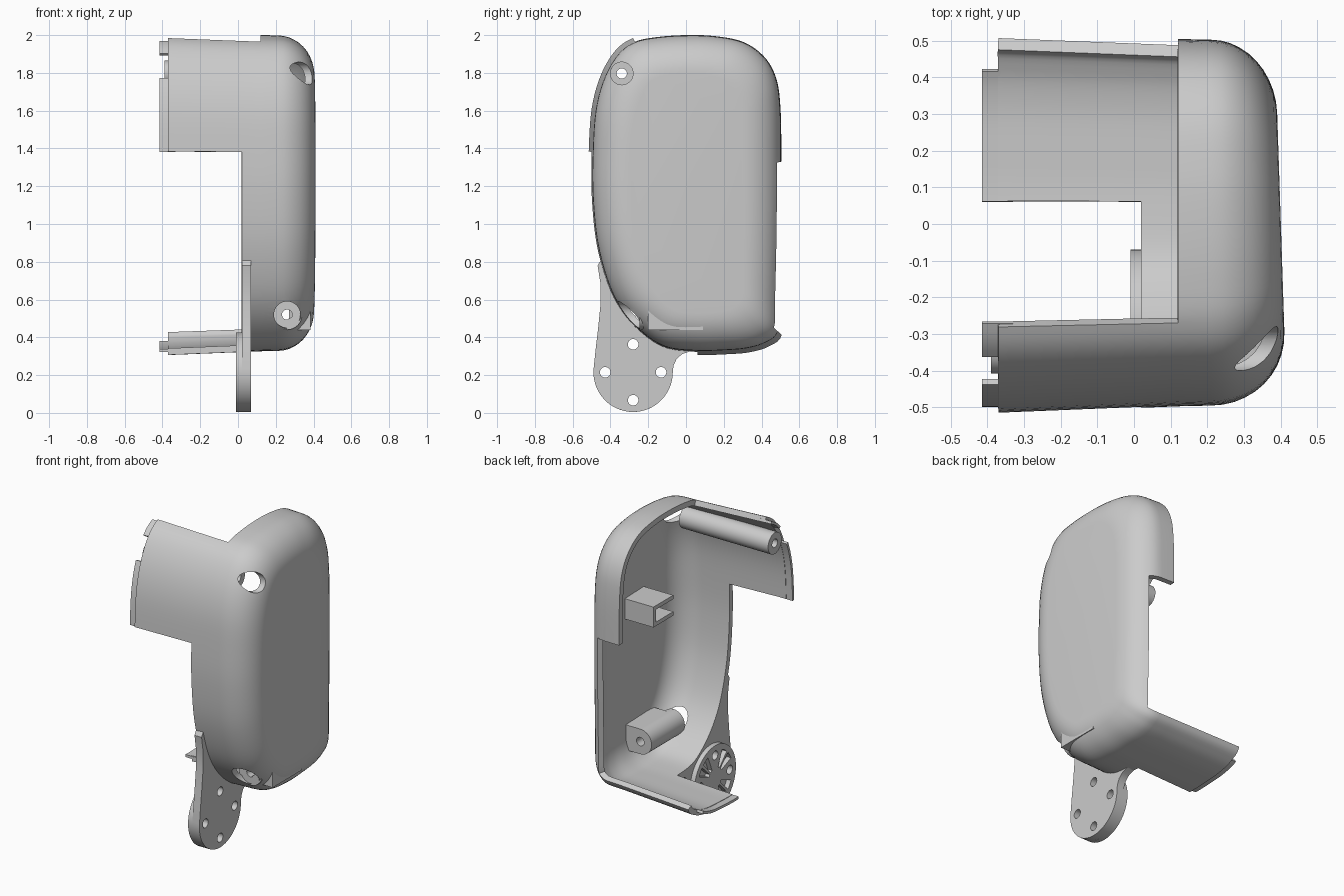
import bpy, bmesh, math
from mathutils import Matrix, Vector

if "Cube" in bpy.data.objects:
    bpy.data.objects.remove(bpy.data.objects["Cube"])

grey = bpy.data.materials.new("plain grey")
grey.diffuse_color = (0.6, 0.6, 0.6, 1)
grey.use_nodes = True
grey.node_tree.nodes["Principled BSDF"].inputs["Base Color"].default_value = grey.diffuse_color

# Side outline (y, z), split by the x position where each stretch of wall ends
WING, FRONT, TOP, BACK = -0.37, 0.02, 0.12, 0.30
SECTIONS = [
    (WING, [(-.495, 1.38), (-.48, 1.6), (-.435, 1.77), (-.36, 1.9)]),
    (TOP, [(-.27, 1.965), (-.15, 1.99), (0, 2.0), (.15, 1.995), (.3, 1.965),
           (.41, 1.89), (.475, 1.78), (.5, 1.62)]),
    (BACK, [(.505, 1.33), (.503, .95), (.495, .6)]),
    (WING, [(.488, .43), (.42, .37), (.32, .34), (.2, .33)]),
    (FRONT, [(.06, .327), (-.1, .345), (-.22, .415), (-.33, .53), (-.41, .68),
             (-.47, .9), (-.495, 1.15)]),
]
CTRL = [Vector(p) for _, pts in SECTIONS for p in pts]
RIM = [rim for rim, pts in SECTIONS for _ in pts]
SUB = 5


def smooth_loop():
    out, n = [], len(CTRL)
    for i in range(n):
        a, b, c, d = (CTRL[(i + k) % n] for k in (-1, 0, 1, 2))
        for s in range(SUB):
            t = s / SUB
            out.append(.5 * (2 * b + (c - a) * t + (2 * a - 5 * b + 4 * c - d) * t * t
                             + (3 * b - a - 3 * c + d) * t ** 3))
    return out


LOOP = smooth_loop()


def finish(ob, cutters=()):
    ob.data.materials.clear()
    ob.data.materials.append(grey)
    for c in cutters:
        m = ob.modifiers.new("cut", 'BOOLEAN')
        m.operation, m.solver, m.object = 'DIFFERENCE', 'EXACT', c
    bpy.ops.object.select_all(action='DESELECT')
    ob.select_set(True)
    bpy.context.view_layer.objects.active = ob
    bpy.ops.object.convert(target='MESH')
    bpy.ops.object.shade_smooth_by_angle(angle=math.radians(32))
    return ob


def wall(name, levels, keep, thickness, cap):
    """Skin the outline through (x, inset, tilt) levels, then thicken it inwards."""
    bm = bmesh.new()
    rings = []
    for x, inset, tilt in levels:
        ring = []
        for p in LOOP:
            y = .005 + (p.x - .005) * (1 - inset / .5)
            z = 1.163 + (p.y - 1.163) * (1 - inset / .837)
            ring.append(bm.verts.new((x - tilt * .033 * (y + .28), y, z)))
        rings.append(ring)
    n = len(LOOP)
    for l in range(len(levels) - 1):
        for i in range(n):
            if keep(i // SUB, levels[l][0]):
                j = (i + 1) % n
                bm.faces.new((rings[l][i], rings[l + 1][i], rings[l + 1][j], rings[l][j]))
    if cap:
        bm.faces.new(rings[-1][::-1])
    bmesh.ops.delete(bm, geom=[v for v in bm.verts if not v.link_faces], context='VERTS')
    me = bpy.data.meshes.new(name)
    bm.to_mesh(me)
    ob = bpy.data.objects.new(name, me)
    bpy.context.collection.objects.link(ob)
    s = ob.modifiers.new("thick", 'SOLIDIFY')
    s.thickness, s.offset, s.use_even_offset = thickness, -1, True
    return ob


def rod(name, a, b, r):
    a, b = Vector(a), Vector(b)
    bpy.ops.mesh.primitive_cylinder_add(vertices=40, radius=r, depth=(b - a).length)
    ob = bpy.context.object
    ob.name = name
    ob.matrix_world = Matrix.Translation((a + b) / 2) @ \
        (b - a).to_track_quat('Z', 'Y').to_matrix().to_4x4()
    return ob


def box(name, lo, hi):
    bpy.ops.mesh.primitive_cube_add(size=1)
    ob = bpy.context.object
    ob.name = name
    ob.location = [(p + q) / 2 for p, q in zip(lo, hi)]
    ob.scale = [q - p for p, q in zip(lo, hi)]
    return ob


def plate(name, loops, x0, x1):
    """Flat plate in the y-z plane; the loops after the first are openings."""
    cu = bpy.data.curves.new(name, 'CURVE')
    cu.dimensions, cu.fill_mode, cu.extrude = '2D', 'BOTH', (x1 - x0) / 2
    for pts in loops:
        sp = cu.splines.new('POLY')
        sp.points.add(len(pts) - 1)
        for q, p in zip(sp.points, pts):
            q.co = (p[0], p[1], 0, 1)
        sp.use_cyclic_u = True
    ob = bpy.data.objects.new(name, cu)
    bpy.context.collection.objects.link(ob)
    ob.matrix_world = Matrix(((0, 0, 1, (x0 + x1) / 2), (1, 0, 0, 0),
                              (0, 1, 0, 0), (0, 0, 0, 1)))
    return finish(ob)


def arc(c, r, a0, a1, n):
    return [(c[0] + r * math.cos(math.radians(a0 + (a1 - a0) * k / n)),
             c[1] + r * math.sin(math.radians(a0 + (a1 - a0) * k / n))) for k in range(n + 1)]


# Screw cutters: counterbore and through hole along each post
UP, LOW = (-.34, 1.797), (.26, .52)
cutters = [rod("cut_upper_bore", (.235, *UP), (.6, *UP), .06),
           rod("cut_lower_bore", (LOW[0], -.24, LOW[1]), (LOW[0], -.7, LOW[1]), .07)]
holes = [rod("cut_upper_hole", (-.5, *UP), (.5, *UP), .027),
         rod("cut_lower_hole", (LOW[0], -.5, LOW[1]), (LOW[0], .3, LOW[1]), .027)]
for c in cutters + holes:
    c.hide_render = True

# Main shell with rounded outer edge and two side wings
levels = [(WING, -.02, 0), (FRONT, -.004, 0), (TOP, 0, 0), (.21, .002, 0)]
for a in range(9, 91, 9):
    t = math.radians(a)
    x = BACK if a == 27 else .21 + .2 * math.sin(t)
    levels.append((x, .002 + .2 * (1 - math.cos(t)), math.sin(t)))
shell = wall("shell", levels, lambda s, x: x >= RIM[s] - 1e-4, .035, True)
finish(shell, cutters)

# Locking lips on the wing ends
lip_segments = {0, 1, 3, 16, 17, 18}
lips = wall("wing_lips", [(-.415, -.004, 0), (-.33, -.004, 0)],
            lambda s, x: s in lip_segments, .016, False)
finish(lips)

# Screw posts
finish(rod("upper_post", (-.39, *UP), (.24, *UP), .068), holes[:1])
finish(rod("lower_post", (LOW[0], -.245, LOW[1]), (LOW[0], .09, LOW[1]), .08), holes[1:])
finish(box("lower_post_web", (LOW[0], -.2, LOW[1] - .08), (.385, .09, LOW[1] + .08)), holes[1:])

# Clip channel inside the shell
finish(box("clip_top", (.16, -.1, 1.385), (.385, .1, 1.41)))
finish(box("clip_bottom", (.16, -.1, 1.28), (.385, .1, 1.305)))
finish(box("clip_side", (.16, .075, 1.305), (.385, .1, 1.385)))

# Mounting plate with four holes
C = (-.28, .215)
bolt = [arc((C[0] + .148 * math.cos(k * math.pi / 2), C[1] + .148 * math.sin(k * math.pi / 2)),
            .028, 0, 345, 23) for k in range(4)]
outline = [(-.468, .78), (-.452, .68), (-.452, .58), (-.465, .45), (-.478, .34)] \
    + arc(C, .21, 175, 360, 30) \
    + [(-.066, .25), (-.05, .285), (-.02, .312), (.05, .335), (-.1, .365),
       (-.21, .43), (-.31, .54), (-.39, .68), (-.445, .82)]
plate("mounting_plate", [outline] + bolt, .02, .07)

# Ribbed disc on the inner side of the plate
windows = []
for q in range(4):
    for m in (33, 57):
        a = q * 90 + m
        windows.append(arc(C, .175, a - 9, a + 9, 6) + arc(C, .07, a + 7, a - 7, 4))
plate("ribbed_disc", [arc(C, .21, 0, 354, 59)] + bolt + windows, -.01, .02)

for c in cutters + holes:
    bpy.data.objects.remove(c)
